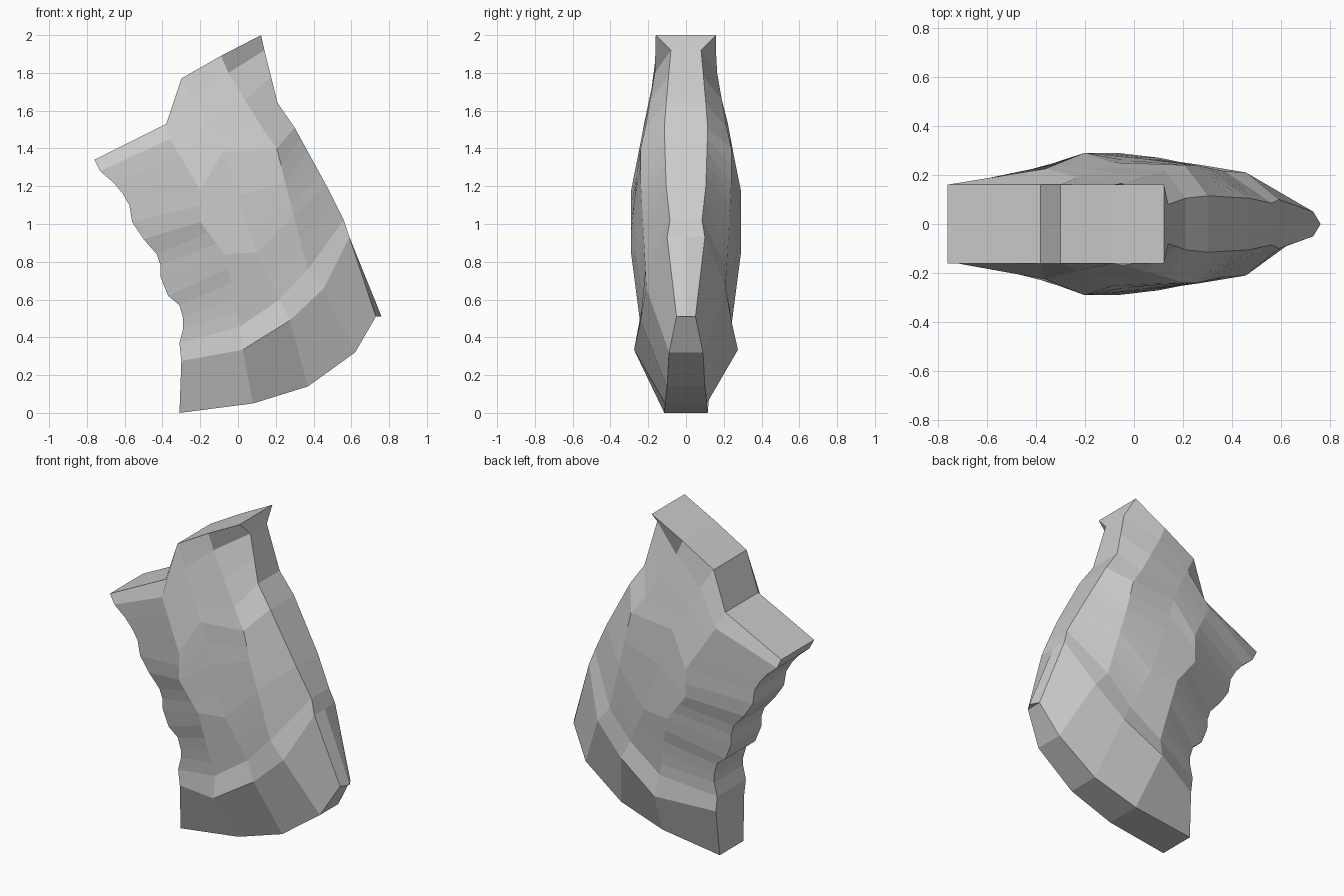
import bpy, bmesh

if "Cube" in bpy.data.objects:
    bpy.data.objects.remove(bpy.data.objects["Cube"])

ROWS = 17  # 0 = top rim, 14/15 = base ledge, 16 = bottom rim

# finger-groove profile down the front edge (x, z)
front = [(-.76, 1.34), (-.73, 1.28), (-.66, 1.22), (-.61, 1.16), (-.575, 1.10), (-.56, 1.01),
         (-.50, .92), (-.43, .84), (-.41, .78), (-.41, .72), (-.37, .62), (-.31, .57),
         (-.29, .50), (-.29, .45), (-.31, .37), (-.30, .275), (-.31, 0)]
front_col = {i: (x, .16 - .0015 * i, z) for i, (x, z) in enumerate(front)}
front_col[16] = (-.31, .115, 0)

# columns around the grip: row -> (x, half width, z), rows between are interpolated
finger_crease = {0: (-.38, .16, 1.53), 1: (-.36, .225, 1.45), 4: (-.20, .29, 1.18), 6: (-.20, .29, 1.01),
                 9: (-.07, .29, .84), 14: (.01, .24, .456), 15: (.025, .275, .334), 16: (.08, .11, .05)}
palm = {0: (-.30, .16, 1.77), 2: (-.16, .22, 1.54), 4: (-.08, .25, 1.38), 6: (.0, .27, 1.15),
        9: (.10, .27, .85), 14: (.22, .225, .60), 15: (.275, .24, .49), 16: (.37, .10, .14)}
back_crease = {0: (-.09, .16, 1.89), 1: (-.05, .165, 1.80), 3: (.127, .215, 1.51), 4: (.206, .24, 1.40),
               6: (.25, .24, 1.22), 14: (.37, .215, .76), 15: (.455, .21, .66), 16: (.62, .09, .32)}
back_edge = {0: (.122, .16, 2.0), 1: (.14, .08, 1.92), 3: (.21, .105, 1.64), 4: (.30, .115, 1.51),
             9: (.47, .105, 1.20), 14: (.56, .085, 1.02), 15: (.59, .10, .93), 16: (.73, .05, .51)}
back_middle = {r: (x, 0, z) for r, (x, y, z) in back_edge.items()}
back_middle[16] = (.76, 0, .51)


def fill(col):
    keys, out = sorted(col), []
    for r in range(ROWS):
        a = max(k for k in keys if k <= r)
        b = min(k for k in keys if k >= r)
        t = (r - a) / (b - a) if b > a else 0
        out.append([p + (q - p) * t for p, q in zip(col[a], col[b])])
    return out


cols = [fill(c) for c in (front_col, finger_crease, palm, back_crease, back_edge, back_middle)]

# closed rings: near side front to back, then the far side back again
bm = bmesh.new()
far = [[(x, -y, z) for x, y, z in c] for c in cols[:-1]][::-1]
ring_cols = cols + far
grid = [[bm.verts.new(c[r]) for c in ring_cols] for r in range(ROWS)]
n = len(ring_cols)
for r in range(ROWS - 1):
    for i in range(n):
        j = (i + 1) % n
        bm.faces.new((grid[r][i], grid[r][j], grid[r + 1][j], grid[r + 1][i]))

# top and bottom caps in strips across the width
for ring in (grid[0], grid[-1]):
    for i in range(4):
        bm.faces.new((ring[i], ring[i + 1], ring[n - 2 - i], ring[n - 1 - i]))
    bm.faces.new((ring[4], ring[5], ring[6]))
bmesh.ops.recalc_face_normals(bm, faces=bm.faces)

mesh = bpy.data.meshes.new("grip")
bm.to_mesh(mesh)
bm.free()
grip = bpy.data.objects.new("contoured_grip", mesh)
bpy.context.collection.objects.link(grip)
